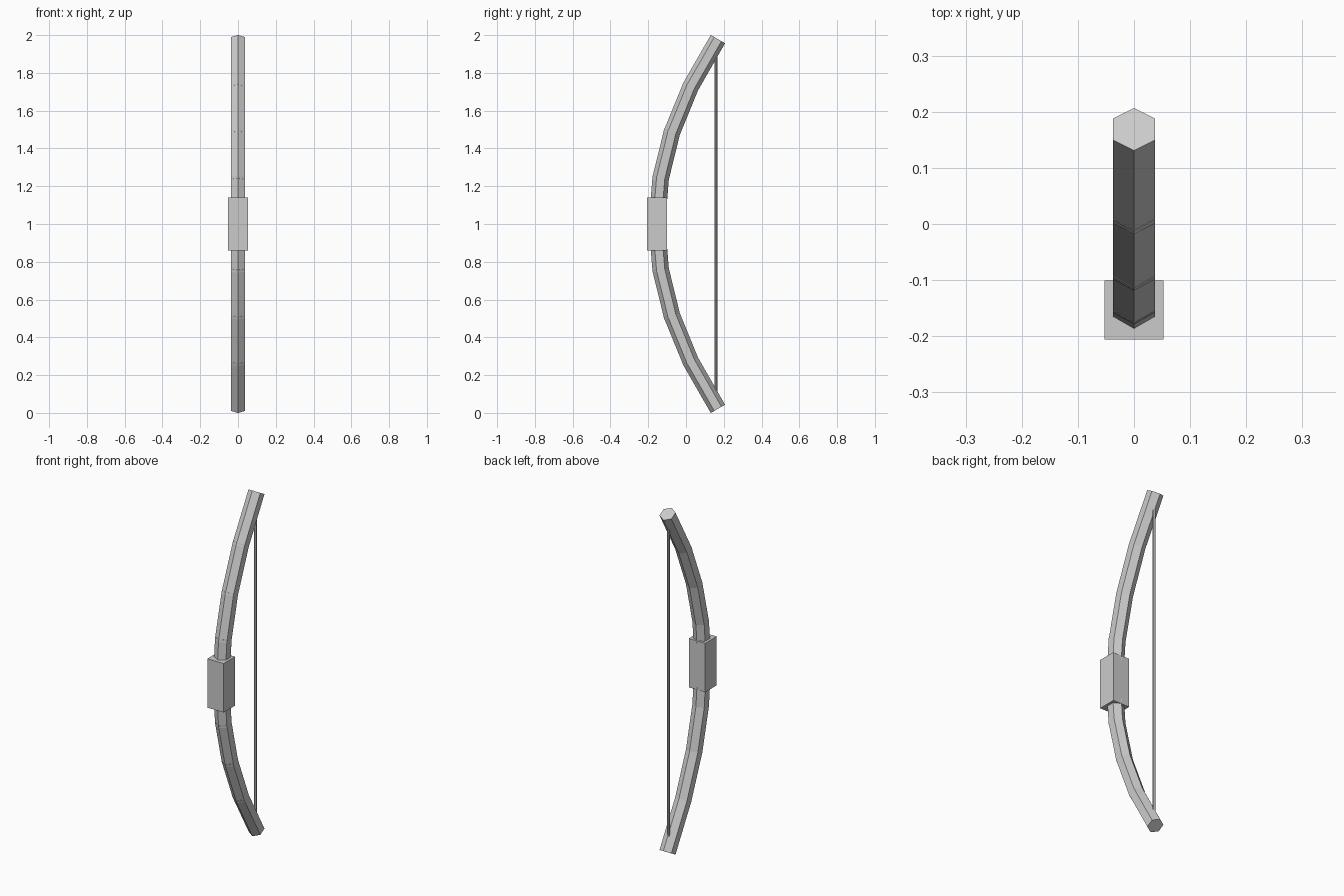
import bpy
from mathutils import Vector

cube = bpy.data.objects.get("Cube")
if cube:
    bpy.data.objects.remove(cube, do_unlink=True)

grey = bpy.data.materials.new("plain grey")
grey.use_nodes = True
colour = (0.6, 0.6, 0.6, 1)
grey.diffuse_color = colour
grey.node_tree.nodes["Principled BSDF"].inputs["Base Color"].default_value = colour


def finish(name):
    obj = bpy.context.object
    obj.name = name
    obj.data.materials.append(grey)
    return obj


def hex_rod(name, start, end, radius, overlap=0.0):
    """Six-sided rod with corners toward front and back."""
    axis = end - start
    bpy.ops.mesh.primitive_cylinder_add(
        vertices=6, radius=radius, depth=axis.length + 2 * overlap,
        location=(start + end) / 2)
    obj = finish(name)
    # Tilt only about x, so the corners stay in the plane of the bow
    obj.rotation_euler.x = Vector((axis.z, -axis.y)).angle_signed(Vector((1, 0))) * -1
    return obj


def limb_point(i):
    """Joint of the curved limbs, i from -4 (bottom) to 4 (top)."""
    t = i / 4
    return Vector((0, -0.154 + 0.318 * t * t, 1 + 0.97 * t))


# Limbs: straight, slightly overlapping segments along a parabola
for i in range(4):
    for side, label in ((1, "upper"), (-1, "lower")):
        a, b = limb_point(side * i), limb_point(side * (i + 1))
        if side < 0:
            a, b = b, a
        rod = hex_rod(f"{label}_limb_segment_{i + 1}", a, b, 0.0437, 0.01)
        # Exact tilt from the segment direction
        rod.rotation_euler = (b - a).to_track_quat("Z", "Y").to_euler()

# Bowstring between the limb tips
hex_rod("bowstring", Vector((0, 0.159, 0.04)), Vector((0, 0.159, 1.96)), 0.0075)

# Grip block
bpy.ops.mesh.primitive_cube_add(size=1, location=(0, -0.1535, 1))
grip = finish("grip")
grip.scale = (0.105, 0.105, 0.283)
